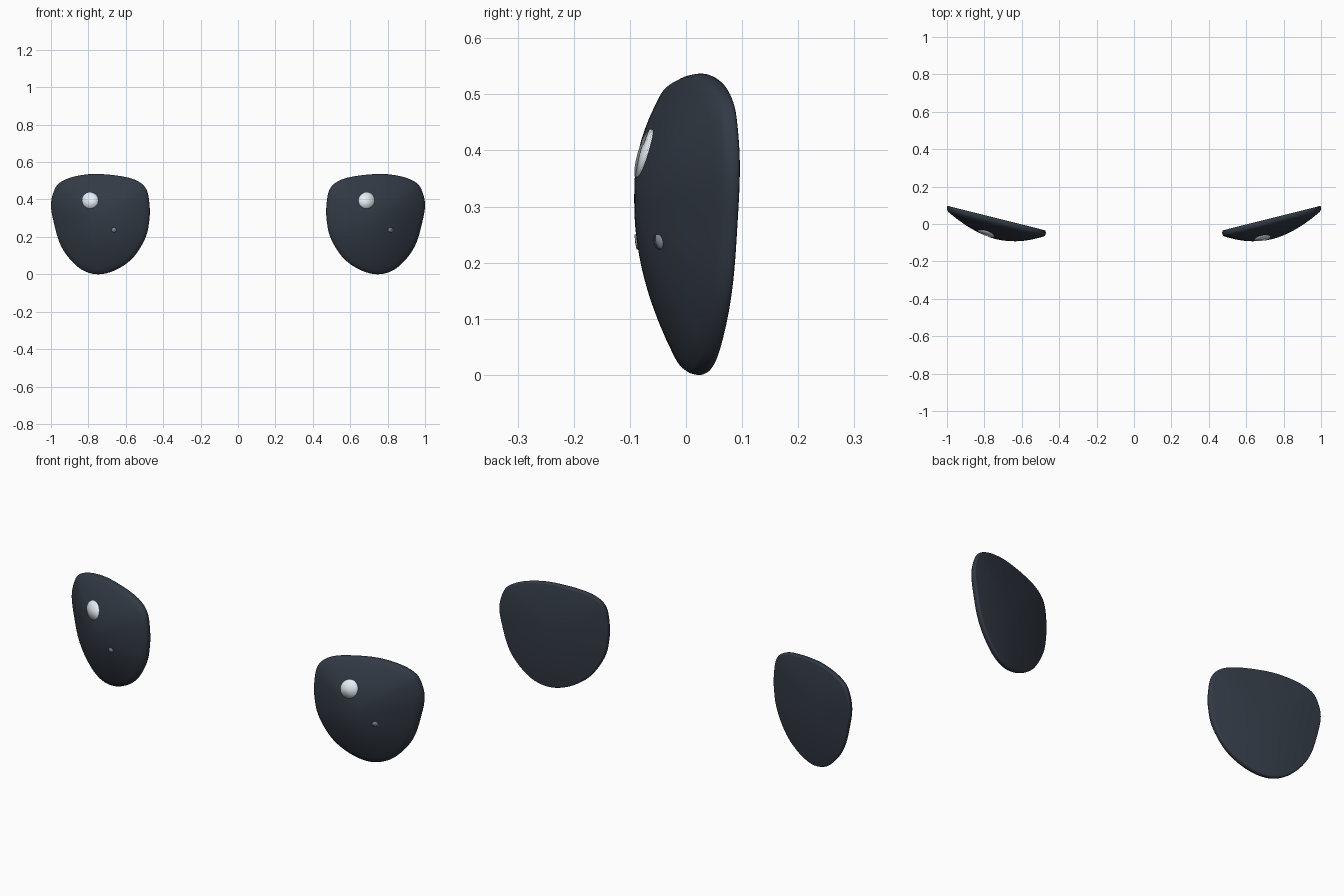
import bpy, bmesh
from math import cos, sin, pi, hypot, atan2

if "Cube" in bpy.data.objects:
    bpy.data.objects.remove(bpy.data.objects["Cube"])

# Lens outline (x, z) for the +x side
OUT = [(.473, .37), (.488, .45), (.53, .495), (.61, .522), (.757, .537), (.87, .524),
       (.945, .495), (.98, .455), (1.0, .37), (.98, .257), (.95, .16), (.90, .083),
       (.83, .022), (.745, 0), (.65, .025), (.56, .09), (.495, .195), (.474, .29)]
CX, CZ = .74, .30


def smooth_loop(pts, n=5):
    # closed Catmull-Rom through the outline points
    res = []
    for i in range(len(pts)):
        a, b, c, d = (pts[(i + k) % len(pts)] for k in (-1, 0, 1, 2))
        for j in range(n):
            t = j / n
            res.append(tuple(.5 * (2 * q + (r - p) * t + (2 * p - 5 * q + 4 * r - s) * t * t
                                   + (3 * q - p - 3 * r + s) * t ** 3)
                             for p, q, r, s in zip(a, b, c, d)))
    return res


LOOP = smooth_loop(OUT)


def plane(x):
    return .2514 * (x - .475) - .048


def front(x, z, r):
    return plane(x) - .013 - .086 * (1 - r ** 1.9)


def radius(x, z):
    a = atan2(z - CZ, x - CX)
    p = min(LOOP, key=lambda q: abs((atan2(q[1] - CZ, q[0] - CX) - a + pi) % (2 * pi) - pi))
    return hypot(x - CX, z - CZ) / hypot(p[0] - CX, p[1] - CZ)


def material(name, col):
    m = bpy.data.materials.new(name)
    m.diffuse_color = (*col, 1)
    m.use_nodes = True
    m.node_tree.nodes["Principled BSDF"].inputs["Base Color"].default_value = m.diffuse_color
    return m


def finish(bm, name, mat):
    bmesh.ops.recalc_face_normals(bm, faces=bm.faces)
    me = bpy.data.meshes.new(name)
    bm.to_mesh(me)
    bm.free()
    me.materials.append(mat)
    me.polygons.foreach_set("use_smooth", [True] * len(me.polygons))
    ob = bpy.data.objects.new(name, me)
    bpy.context.collection.objects.link(ob)


def lens(side, name, mat):
    bm = bmesh.new()
    # domed front, rounded rim, flat back
    rings = [(i / 12 * .975, None) for i in range(1, 13)]
    rings += [(.993, -.009), (1, 0), (1, .006), (.99, .012), (.97, .014)]
    prev = tip = bm.verts.new((side * CX, front(CX, CZ, 0), CZ))
    for s, off in rings:
        ring = []
        for px, pz in LOOP:
            x, z = CX + (px - CX) * s, CZ + (pz - CZ) * s
            y = front(x, z, s) if off is None else plane(x) + off
            ring.append(bm.verts.new((side * x, y, z)))
        for i in range(len(ring)):
            k = (i + 1) % len(ring)
            bm.faces.new((tip, ring[i], ring[k]) if prev is tip
                         else (prev[i], ring[i], ring[k], prev[k]))
        prev = ring
    back = bm.verts.new((side * CX, plane(CX) + .014, CZ))
    for i in range(len(prev)):
        bm.faces.new((prev[i], prev[(i + 1) % len(prev)], back))
    finish(bm, name, mat)


def glint(side, cx, cz, rad, name, mat):
    # thin disc lying on the front dome
    bm = bmesh.new()

    def vert(x, z, d):
        return bm.verts.new((side * x, front(x, z, radius(x, z)) - d, z))
    n = 32
    rim = [[vert(cx + rad * cos(2 * pi * i / n), cz + rad * sin(2 * pi * i / n), d)
            for i in range(n)] for d in (.003, -.004)]
    mid = vert(cx, cz, .004)
    for i in range(n):
        k = (i + 1) % n
        bm.faces.new((mid, rim[0][i], rim[0][k]))
        bm.faces.new((rim[0][i], rim[1][i], rim[1][k], rim[0][k]))
    bm.faces.new(rim[1])
    finish(bm, name, mat)


dark = material("dark_gloss", (.032, .042, .058))
white = material("bright_glint", (.78, .86, .92))
grey = material("soft_glint", (.2, .25, .3))

# Mirrored lenses; glints sit to the same screen side on both
for side, tag, big, small in ((1, "right", .687, .815), (-1, "left", .79, .663)):
    lens(side, "eye_lens_" + tag, dark)
    glint(side, big, .395, .043, "large_highlight_" + tag, white)
    glint(side, small, .237, .013, "small_highlight_" + tag, grey)
